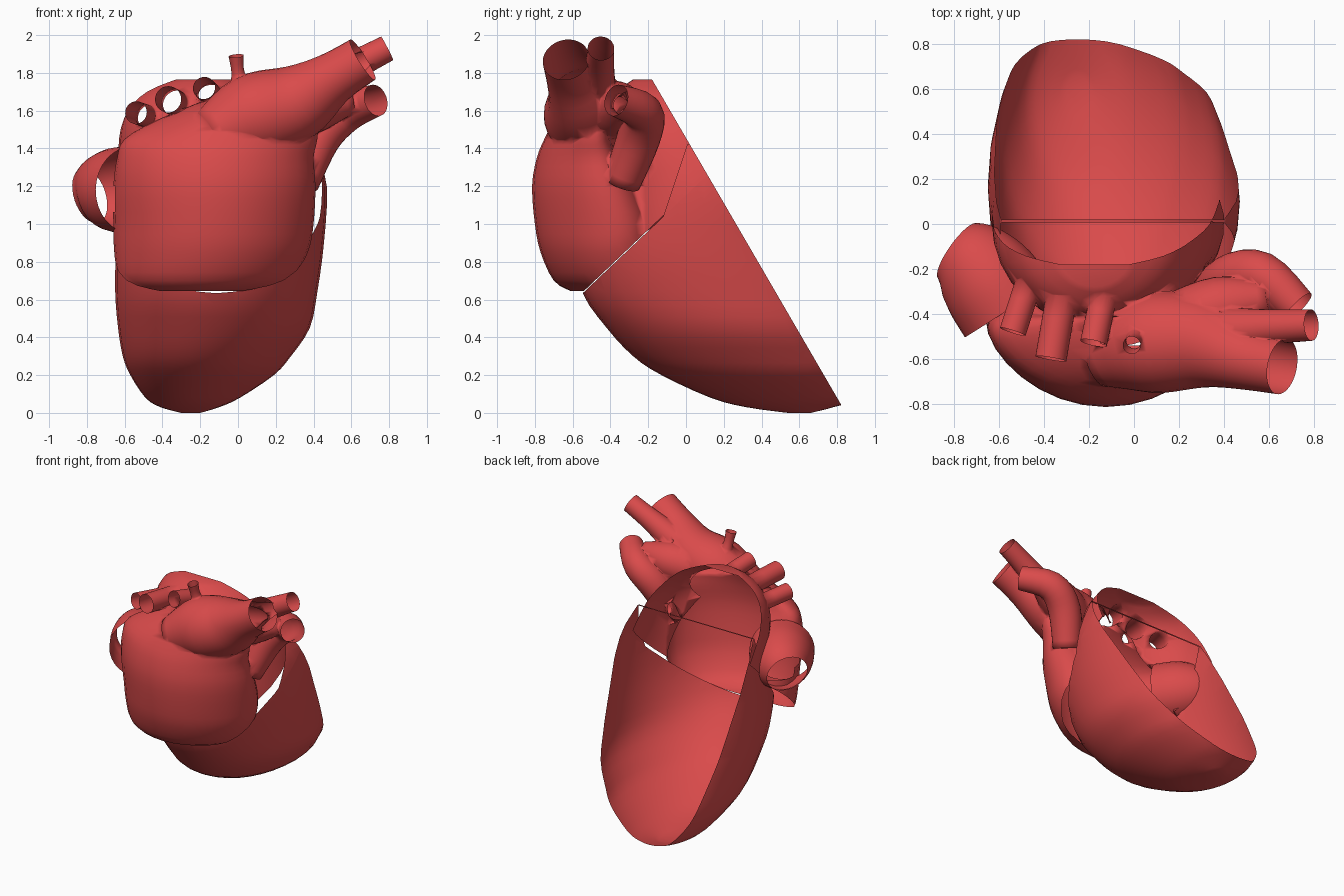
import bpy, bmesh, math
from mathutils import Vector

if "Cube" in bpy.data.objects:
    bpy.data.objects.remove(bpy.data.objects["Cube"])

SEG = 32
mat = bpy.data.materials.new("heart_red")
mat.diffuse_color = (0.70, 0.07, 0.07, 1)
mat.use_nodes = True
mat.node_tree.nodes["Principled BSDF"].inputs["Base Color"].default_value = mat.diffuse_color

# Slanted cut that opens the back, lip between lower and upper halves, steep rim
CUT = (Vector((0, 0, 1.456)), Vector((0, 1.72, 1)).normalized())
LIP = Vector((0, -0.95, 1)).normalized()
LIP_CO = Vector((0, -0.54, 0.64))
STEEP = (Vector((0, -0.14, 0.98)), Vector((0, -3, 1)).normalized())


def finish(name, bm, cuts=(), holes=()):
    """Trim a surface with planes, punch vessel openings, make the object."""
    for co, no in cuts:
        bmesh.ops.bisect_plane(bm, geom=bm.verts[:] + bm.edges[:] + bm.faces[:],
                               plane_co=co, plane_no=no, clear_outer=True)
    doomed = set()
    for a, b, r in holes:
        a, b = Vector(a), Vector(b)
        d = (b - a).normalized()
        for f in bm.faces:
            v = f.calc_center_median() - a
            t = v.dot(d)
            if 0 < t < (b - a).length and (v - d * t).length < r:
                doomed.add(f)
    bmesh.ops.delete(bm, geom=list(doomed), context='FACES')
    me = bpy.data.meshes.new(name)
    bm.to_mesh(me)
    bm.free()
    me.materials.append(mat)
    for p in me.polygons:
        p.use_smooth = True
    ob = bpy.data.objects.new(name, me)
    bpy.context.collection.objects.link(ob)
    return ob


def skin(rings, caps=True):
    """Bridge a list of point rings into one surface."""
    bm = bmesh.new()
    vr = [[bm.verts.new(p) for p in ring] for ring in rings]
    for a, b in zip(vr, vr[1:]):
        for i in range(SEG):
            j = (i + 1) % SEG
            bm.faces.new((a[i], a[j], b[j], b[i]))
    if caps:
        bm.faces.new(vr[0][::-1])
        bm.faces.new(vr[-1])
        bmesh.ops.recalc_face_normals(bm, faces=bm.faces[:])
    return bm


def smooth_rows(rows, n=3):
    """Catmull-Rom interpolation between rows of numbers."""
    out = []
    for k in range(len(rows) - 1):
        p = [rows[min(max(k + o, 0), len(rows) - 1)] for o in (-1, 0, 1, 2)]
        for s in range(n):
            t = s / n
            out.append([0.5 * (2 * b + (c - a) * t + (2 * a - 5 * b + 4 * c - d) * t * t
                               + (3 * b - a - 3 * c + d) * t ** 3) for a, b, c, d in zip(*p)])
    return out + [list(rows[-1])]


def chamber(rows, bend=0.0):
    """Stack of oval sections: z, x min, x max, y front, y back."""
    rings = []
    for z, x0, x1, y0, y1 in smooth_rows(rows):
        angles = [2 * math.pi * i / SEG for i in range(SEG)]
        rings.append([((x0 + x1) / 2 + math.cos(a) * (x1 - x0) / 2,
                       (y0 + y1) / 2 + math.sin(a) * (y1 - y0) / 2
                       + bend * math.cos(a) ** 2, z) for a in angles])
    return skin(rings)


def tube(rows, caps=True):
    """Vessel along a path: x, y, z, radius."""
    pts = smooth_rows(rows, 4)
    rings = []
    for k, p in enumerate(pts):
        d = Vector(pts[min(k + 1, len(pts) - 1)][:3]) - Vector(pts[max(k - 1, 0)][:3])
        d.normalize()
        u = d.cross(Vector((0, 1, 0))).normalized()
        v = d.cross(u)
        rings.append([Vector(p[:3]) + p[3] * (u * math.cos(2 * math.pi * i / SEG)
                      + v * math.sin(2 * math.pi * i / SEG)) for i in range(SEG)])
    return skin(rings, caps)


# Lower bowl (ventricles), open at the back, plus its raised side rims
bowl = [(0.0, -0.30, -0.20, 0.54, 0.66),
        (0.03, -0.41, -0.10, 0.32, 0.78),
        (0.08, -0.49, 0.01, 0.13, 0.92),
        (0.2, -0.57, 0.19, -0.13, 1.0),
        (0.3, -0.61, 0.28, -0.28, 1.0),
        (0.45, -0.635, 0.38, -0.42, 0.97),
        (0.64, -0.65, 0.42, -0.55, 0.92),
        (0.9, -0.645, 0.455, -0.6, 0.82),
        (1.2, -0.62, 0.47, -0.5, 0.7),
        (1.42, -0.6, 0.41, -0.4, 0.6)]
finish("ventricle_bowl", chamber(bowl), [CUT, (LIP_CO, LIP)])
finish("ventricle_rim", chamber(bowl), [CUT, (LIP_CO, -LIP), STEEP])

# Hollow upper body: rear chamber, front chamber and vessels fused to one skin
rear = chamber([
    (0.55, -0.50, 0.34, -0.45, 0.5),
    (0.9, -0.61, 0.41, -0.42, 0.5),
    (1.2, -0.63, 0.40, -0.42, 0.5),
    (1.45, -0.63, 0.34, -0.46, 0.45),
    (1.6, -0.59, 0.25, -0.43, 0.4),
    (1.7, -0.5, 0.15, -0.37, 0.3),
    (1.765, -0.35, 0.0, -0.28, 0.1)])
front = chamber([
    (0.645, -0.55, 0.16, -0.61, -0.30),
    (0.70, -0.63, 0.28, -0.70, -0.24),
    (0.85, -0.655, 0.37, -0.77, -0.16),
    (1.0, -0.66, 0.40, -0.80, -0.15),
    (1.2, -0.66, 0.41, -0.815, -0.24),
    (1.35, -0.64, 0.40, -0.79, -0.34),
    (1.45, -0.60, 0.42, -0.75, -0.40),
    (1.55, -0.43, 0.42, -0.70, -0.42),
    (1.65, -0.19, 0.38, -0.65, -0.43),
    (1.735, 0.0, 0.28, -0.60, -0.45)], bend=0.1)
vessels = [
    # main artery, upper branch, lower branch, link, small vessel
    [(-0.16, -0.59, 1.46, 0.14), (0.06, -0.53, 1.56, 0.225), (0.3, -0.53, 1.64, 0.205),
     (0.5, -0.60, 1.77, 0.14), (0.66, -0.635, 1.87, 0.125)],
    [(0.42, -0.48, 1.72, 0.11), (0.6, -0.46, 1.83, 0.08), (0.79, -0.45, 1.93, 0.07)],
    [(0.33, -0.34, 1.22, 0.10), (0.43, -0.25, 1.46, 0.115), (0.57, -0.23, 1.59, 0.105),
     (0.73, -0.37, 1.655, 0.085)],
    [(0.2, -0.45, 1.58, 0.15), (0.4, -0.37, 1.62, 0.14), (0.6, -0.33, 1.655, 0.07)],
    [(0.02, -0.5, 1.70, 0.07), (0.0, -0.52, 1.8, 0.035), (-0.01, -0.54, 1.89, 0.04)],
    # vein stubs
    [(-0.45, -0.20, 1.56, 0.06), (-0.54, -0.48, 1.59, 0.06)],
    [(-0.31, -0.25, 1.63, 0.07), (-0.37, -0.60, 1.66, 0.07)],
    [(-0.12, -0.25, 1.66, 0.06), (-0.18, -0.53, 1.72, 0.06)]]

body = finish("body_base", rear)
helpers = [body]
for i, bm in enumerate([front] + [tube(v) for v in vessels]):
    h = finish(f"union_part_{i}", bm)
    m = body.modifiers.new(f"join_{i}", 'BOOLEAN')
    m.operation, m.solver, m.object = 'UNION', 'EXACT', h
    helpers.append(h)
bpy.context.view_layer.update()
fused = bmesh.new()
fused.from_mesh(body.evaluated_get(bpy.context.evaluated_depsgraph_get()).to_mesh())
for h in helpers:
    bpy.data.objects.remove(h)

# Open the vessel ends, then trim the body and punch the side opening
ends = [f for f in fused.faces if len(f.verts) >= SEG and abs(f.normal.z) < 0.99]
bmesh.ops.delete(fused, geom=ends, context='FACES_ONLY')
finish("upper_body", fused, [CUT, (LIP_CO + Vector((0, 0, 0.006)), -LIP)],
       [((-0.40, -0.38, 1.18), (-0.80, -0.2, 1.18), 0.18)])

# Large side opening on the left
finish("side_vein", tube([(-0.56, -0.38, 1.18, 0.23), (-0.64, -0.26, 1.18, 0.225),
                          (-0.72, -0.17, 1.17, 0.195), (-0.785, -0.12, 1.15, 0.15)], False))
